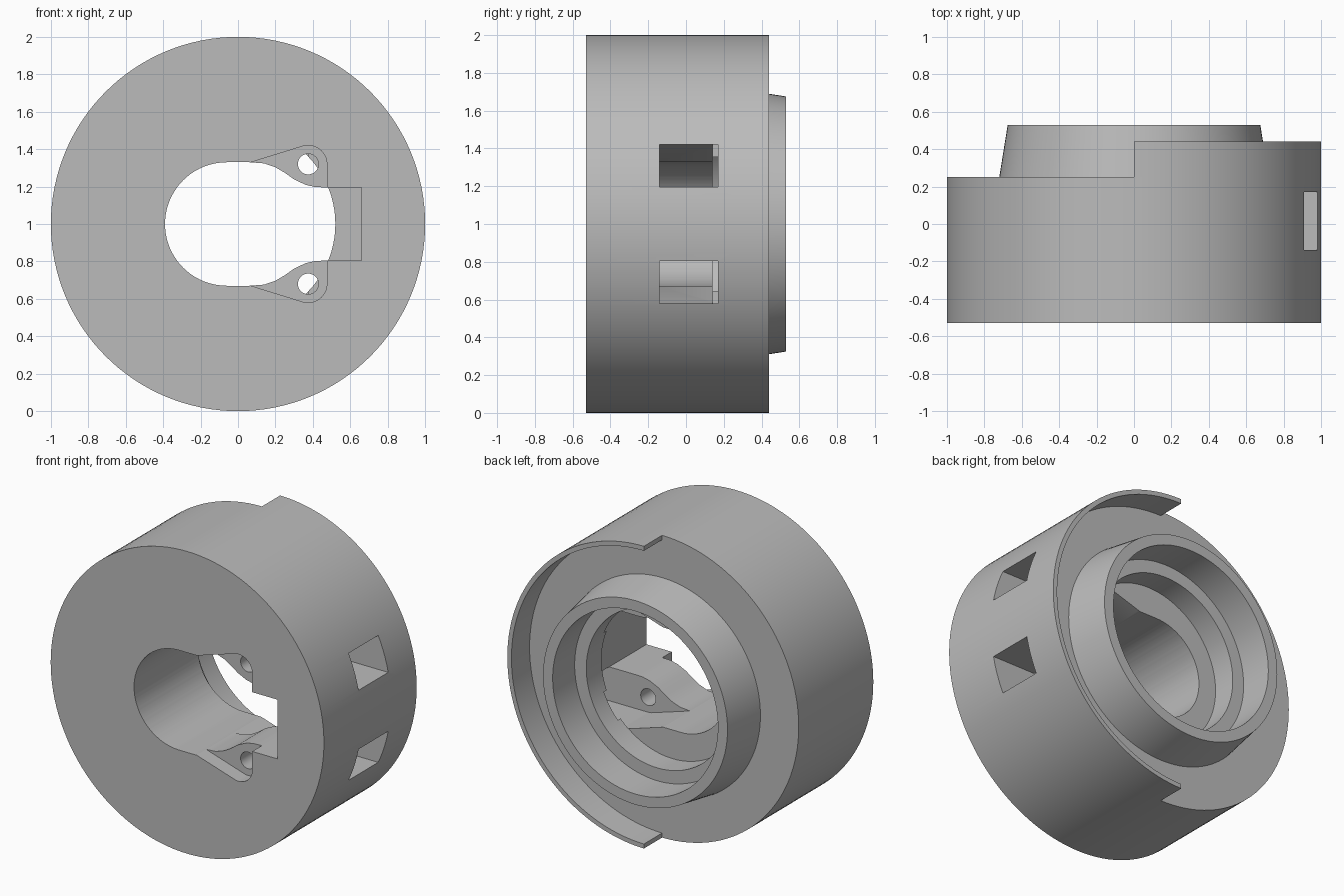
import bpy, bmesh
from math import cos, sin, pi, radians
from mathutils import Matrix, Vector

if "Cube" in bpy.data.objects:
    bpy.data.objects.remove(bpy.data.objects["Cube"])

grey = bpy.data.materials.new("plain grey")
grey.use_nodes = True
grey.diffuse_color = (0.5, 0.5, 0.5, 1)
grey.node_tree.nodes["Principled BSDF"].inputs["Base Color"].default_value = (0.5, 0.5, 0.5, 1)

AXIS_Z = 1.0


def finish(bm, name):
    bmesh.ops.remove_doubles(bm, verts=bm.verts, dist=1e-5)
    bmesh.ops.recalc_face_normals(bm, faces=bm.faces)
    mesh = bpy.data.meshes.new(name)
    bm.to_mesh(mesh)
    bm.free()
    mesh.materials.append(grey)
    obj = bpy.data.objects.new(name, mesh)
    bpy.context.collection.objects.link(obj)
    return obj


def lathe(name, profile, closed, start=0.0, sweep=2 * pi, steps=128):
    """Spin (radius, y) points about the y axis of the barrel."""
    bm = bmesh.new()
    vs = [bm.verts.new((r * sin(start), y, AXIS_Z + r * cos(start))) for r, y in profile]
    pairs = list(zip(vs, vs[1:])) + ([(vs[-1], vs[0])] if closed else [])
    geom = vs + [bm.edges.new(p) for p in pairs]
    bmesh.ops.spin(bm, geom=geom, cent=(0, 0, AXIS_Z), axis=(0, 1, 0),
                   angle=sweep, steps=steps)
    if sweep < 6:
        bmesh.ops.remove_doubles(bm, verts=bm.verts, dist=1e-5)
        bmesh.ops.holes_fill(bm, edges=[e for e in bm.edges if e.is_boundary], sides=8)
    return finish(bm, name)


def prism(name, outline, y0, y1, side=1):
    """Extrude an (x, height from axis) outline along y."""
    bm = bmesh.new()
    face = bm.faces.new([bm.verts.new((x, y0, AXIS_Z + side * h)) for x, h in outline])
    new = bmesh.ops.extrude_face_region(bm, geom=[face])["geom"]
    bmesh.ops.translate(bm, vec=(0, y1 - y0, 0),
                        verts=[v for v in new if isinstance(v, bmesh.types.BMVert)])
    return finish(bm, name)


def arc(cx, cz, r, a0, a1, n):
    angles = [radians(a0 + (a1 - a0) * i / n) for i in range(n + 1)]
    return [(cx + r * cos(a), cz + r * sin(a)) for a in angles]


def box(x0, x1, h0, h1):
    return [(x0, h0), (x1, h0), (x1, h1), (x0, h1)]


def cut(target, cutter):
    mod = target.modifiers.new("cut", 'BOOLEAN')
    mod.operation, mod.solver, mod.object = 'DIFFERENCE', 'EXACT', cutter
    bpy.context.view_layer.objects.active = target
    bpy.ops.object.modifier_apply(modifier=mod.name)
    bpy.data.objects.remove(cutter)


# Barrel with tapered rear collar and stepped rear bore
body = lathe("barrel_body", [
    (0, -0.53), (1, -0.53), (1, 0.25), (0.72, 0.25), (0.675, 0.53),
    (0.605, 0.53), (0.605, 0.30), (0.52, 0.30), (0.52, 0.14), (0, 0.14)], False)

# Keyhole opening through the front, with a square slot on one side
shoulder = [(0.45, 0.196), (0.41, 0.198), (0.36, 0.21), (0.30, 0.238), (0.25, 0.274),
            (0.20, 0.303), (0.14, 0.324), (0.06, 0.33)]
keyhole = shoulder + arc(-0.06, 0, 0.33, 90, 270, 40) + [(x, -h) for x, h in reversed(shoulder)]
cut(body, prism("keyhole_cutter", keyhole, -0.6, 0.2))
cut(body, prism("slot_cutter", box(0.43, 0.66, -0.196, 0.196), -0.6, 0.141))

# Screw ears: front recess, rear recess, screw hole and side window, above and below
ear = [(0.2, 0.18), (0.06, 0.327)] + arc(0.375, 0.32, 0.1, 105, 0, 16) + [(0.475, 0.18)]
for side in (1, -1):
    cut(body, prism("ear_recess_cutter", ear, -0.6, -0.43, side))
    cut(body, prism("ear_rear_cutter", ear, -0.14, 0.141, side))
    cut(body, prism("screw_cutter", arc(0.375, 0.32, 0.055, 0, 348.75, 31), -0.5, 0.0, side))
    cut(body, prism("window_cutter", box(0.38, 1.2, 0.195, 0.42), -0.14, 0.17, side))

# Thin half-round lip on the rear edge
lip = lathe("rear_lip", [(1, 0.25), (1, 0.44), (0.97, 0.44), (0.97, 0.25)], True,
            start=0.0, sweep=pi, steps=64)
if min(v.co.x for v in lip.data.vertices) < -0.5:
    lip.data.transform(Matrix.Rotation(pi, 4, Vector((0, 1, 0))))
    lip.data.transform(Matrix.Translation((0, 0, 2 * AXIS_Z)))

# Smooth curved walls, crisp edges
bpy.ops.object.select_all(action='DESELECT')
for obj in (body, lip):
    obj.select_set(True)
bpy.context.view_layer.objects.active = body
bpy.ops.object.shade_smooth_by_angle(angle=radians(25))
